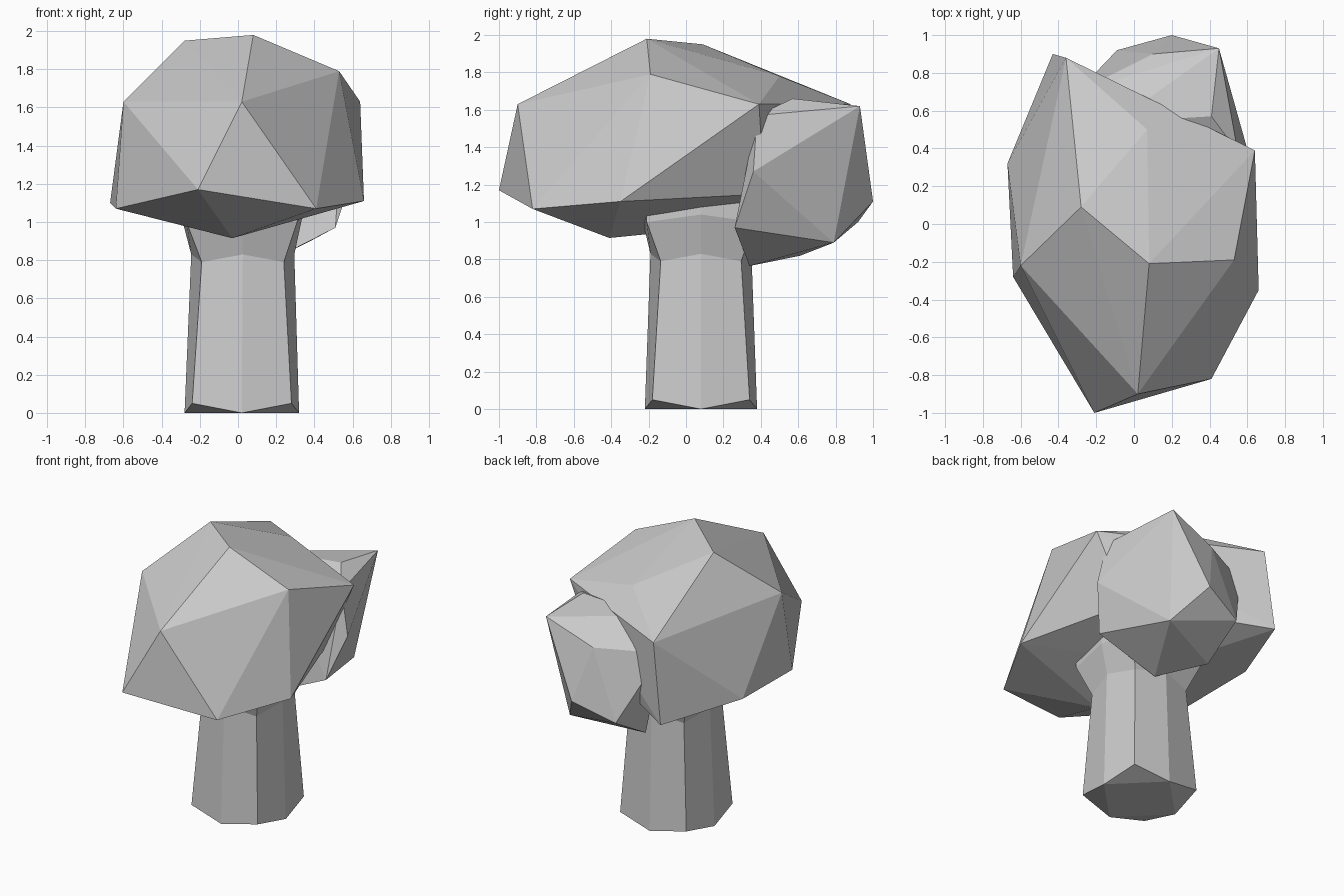
import bpy, bmesh, math

if "Cube" in bpy.data.objects:
    bpy.data.objects.remove(bpy.data.objects["Cube"])


def make_object(name, bm):
    bmesh.ops.recalc_face_normals(bm, faces=bm.faces)
    mesh = bpy.data.meshes.new(name)
    bm.to_mesh(mesh)
    bm.free()
    obj = bpy.data.objects.new(name, mesh)
    bpy.context.collection.objects.link(obj)
    return obj


def faceted_lump(name, points):
    """Low-poly foliage lump: the convex skin around its corner points."""
    bm = bmesh.new()
    for p in points:
        bm.verts.new(p)
    res = bmesh.ops.convex_hull(bm, input=bm.verts)
    loose = [v for v in bm.verts if not v.link_faces]
    bmesh.ops.delete(bm, geom=loose, context='VERTS')
    return make_object(name, bm)


# Main crown
faceted_lump("main_crown", [
    (0.08, -0.21, 1.98), (-0.28, 0.09, 1.95), (0.53, -0.19, 1.79),     # top
    (0.07, 0.50, 1.78), (-0.60, -0.22, 1.63), (0.02, -0.90, 1.63),     # shoulder
    (0.64, 0.39, 1.63), (-0.36, 0.88, 1.63),
    (-0.21, -1.00, 1.17), (0.41, -0.82, 1.07), (0.66, -0.35, 1.11),    # rim
    (0.42, 0.42, 1.15), (-0.43, 0.90, 1.07), (-0.67, 0.32, 1.10),
    (-0.64, -0.28, 1.07), (-0.03, -0.41, 0.915), (-0.10, 0.25, 0.98),  # underside
])

# Smaller crown at the back
faceted_lump("rear_crown", [
    (0.41, 0.57, 1.66), (0.45, 0.93, 1.62), (0.10, 0.90, 1.48),        # top
    (-0.10, 0.54, 1.62), (0.55, 0.38, 1.57), (-0.30, 0.70, 1.47),
    (0.61, 0.36, 1.27), (0.20, 1.00, 1.11), (-0.09, 0.92, 1.00),       # sides
    (0.51, 0.26, 0.97), (0.36, 0.79, 0.89),                            # underside
    (-0.11, 0.61, 0.82), (0.11, 0.34, 0.765),
])

# Trunk: eight-sided rounded square, tapering and then flaring under the crown
# ring: centre x, centre y, side reach, corner reach, side z, corner z
rings = [
    (0.02, 0.08, 0.30, 0.26, 0.00, 0.05),
    (0.025, 0.08, 0.27, 0.215, 0.83, 0.79),
    (0.02, 0.08, 0.32, 0.29, 1.04, 1.00),
    (0.02, 0.08, 0.32, 0.29, 1.20, 1.20),
]
bm = bmesh.new()
loops = []
for cx, cy, side, corner, z_side, z_corner in rings:
    loop = []
    for i in range(8):
        a = i * math.pi / 4
        r = corner * math.sqrt(2) if i % 2 else side
        loop.append(bm.verts.new((cx + r * math.cos(a), cy + r * math.sin(a),
                                  z_corner if i % 2 else z_side)))
    loops.append(loop)
for low, high in zip(loops, loops[1:]):
    for i in range(8):
        j = (i + 1) % 8
        bm.faces.new((low[i], low[j], high[j], high[i]))
# Flat middle of the base with sloping corners
base = loops[0]
bm.faces.new([base[i] for i in (6, 4, 2, 0)])
for i in range(0, 8, 2):
    bm.faces.new((base[i], base[(i + 2) % 8], base[i + 1]))
bm.faces.new(loops[-1])
make_object("trunk", bm)
